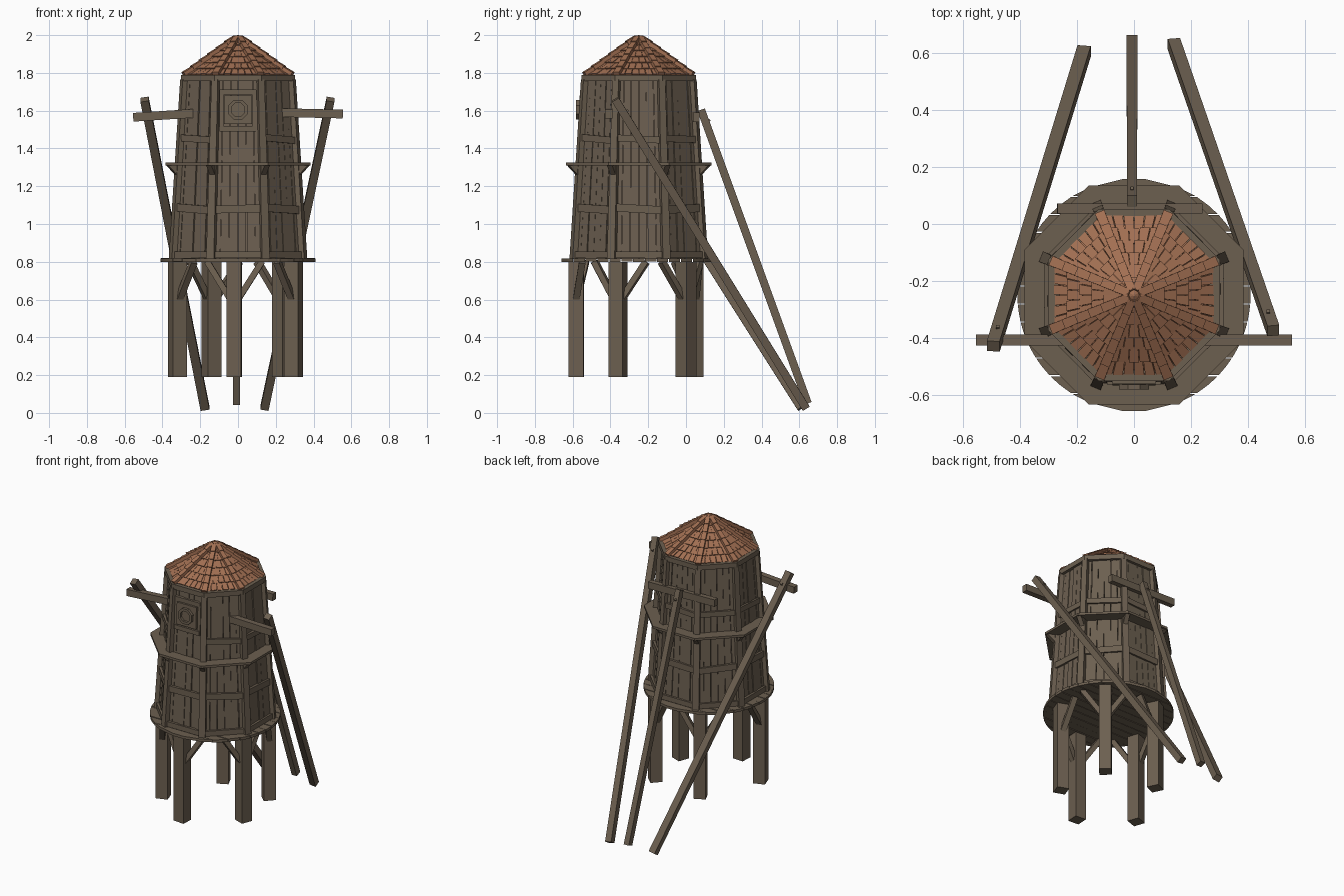
import bpy, bmesh, math, random
from mathutils import Vector as V

if "Cube" in bpy.data.objects:
    bpy.data.objects.remove(bpy.data.objects["Cube"])

random.seed(4)
rnd = random.uniform
C = V((0, -0.25, 0))          # tower axis
T = math.tan(math.pi / 8)
K = math.cos(math.pi / 8)
UP = V((0, 0, 1))


def material(name, rgb):
    m = bpy.data.materials.new(name)
    m.diffuse_color = (*rgb, 1)
    m.use_nodes = True
    m.node_tree.nodes["Principled BSDF"].inputs["Base Color"].default_value = m.diffuse_color
    return m


WOOD = material("weathered wood", (0.15, 0.115, 0.08))
TILE = material("clay roof tile", (0.36, 0.16, 0.085))


def finish(bm, name, mat):
    bmesh.ops.recalc_face_normals(bm, faces=bm.faces)
    me = bpy.data.meshes.new(name)
    bm.to_mesh(me)
    bm.free()
    me.materials.append(mat)
    bpy.context.collection.objects.link(bpy.data.objects.new(name, me))


def loft(bm, a, b):
    """Closed solid between two matching loops of points."""
    a = [bm.verts.new(p) for p in a]
    b = [bm.verts.new(p) for p in b]
    n = len(a)
    bm.faces.new(a[::-1])
    bm.faces.new(b)
    for i in range(n):
        bm.faces.new((a[i], a[(i + 1) % n], b[(i + 1) % n], b[i]))


def beam(bm, p0, p1, w, d, out=UP, w1=None):
    """Box from p0 to p1; d is the size along 'out', w across; w1 tapers the end."""
    p0, p1 = V(p0), V(p1)
    ax = (p1 - p0).normalized()
    side = ax.cross(V(out)).normalized()
    o = side.cross(ax)
    w1 = w if w1 is None else w1
    sq = ((-1, -1), (1, -1), (1, 1), (-1, 1))
    loft(bm, [p0 + side * x * w / 2 + o * y * d / 2 for x, y in sq],
         [p1 + side * x * w1 / 2 + o * y * d / 2 for x, y in sq])


def polar(r, ang, z):
    return C + V((r * math.cos(ang), r * math.sin(ang), z))


def octo(r, z):
    return [polar(r, (k + 0.5) * math.pi / 4, z) for k in range(8)]


Z0, Z1 = 0.815, 1.765


def apothem(z):
    return 0.340 + (z - Z0) / (Z1 - Z0) * (0.281 - 0.340)


def wall(k, u, z, off=0.0):
    """Point on wall k; u runs -1..1 between its corners."""
    a = k * math.pi / 4
    r = apothem(z)
    n, t = V((math.cos(a), math.sin(a), 0)), V((-math.sin(a), math.cos(a), 0))
    return C + n * (r + off) + t * (u * r * T) + UP * z


def normal(k):
    return V((math.cos(k * math.pi / 4), math.sin(k * math.pi / 4), 0))


# tank core
bm = bmesh.new()
loft(bm, octo((apothem(Z0) - 0.012) / K, Z0), octo((apothem(Z1) - 0.012) / K, Z1))
finish(bm, "tank_core", WOOD)

# upright wall planks
bm = bmesh.new()
N = 6
for k in range(8):
    for i in range(N):
        u = (i + 0.5) / N * 2 - 1
        off = rnd(-0.012, -0.005)
        w = 2 * T / N * 0.95
        skew = rnd(-0.015, 0.015)
        beam(bm, wall(k, u - skew, Z0, off), wall(k, u + skew, Z1, off),
             w * apothem(Z0), 0.02, normal(k), w * apothem(Z1))
finish(bm, "wall_planks", WOOD)

# corner posts
bm = bmesh.new()
for k in range(8):
    a = (k + 0.5) * math.pi / 4
    beam(bm, polar(0.369, a, Z0), polar(0.305, a, Z1), 0.044, 0.038,
         V((math.cos(a), math.sin(a), 0)), 0.036)
finish(bm, "corner_posts", WOOD)

# horizontal boards on the walls, slightly crooked
bm = bmesh.new()
for k in range(8):
    for z, h in ((0.838, 0.035), (1.08, 0.042), (1.45, 0.036)):
        if k == 6 and z > 1.4:
            continue
        s = rnd(-0.008, 0.008) if z > 0.9 else 0
        beam(bm, wall(k, -0.9, z - s, 0.006), wall(k, 0.9, z + s, 0.006), h, 0.018, normal(k))
finish(bm, "wall_boards", WOOD)

# shelf ring, its brackets, and the rim under the roof
bm = bmesh.new()
o1, o2 = octo(0.385 / K, 1.31), octo(0.31 / K, 1.31)
h = UP * 0.016
for k in range(8):
    q = [o1[k - 1], o1[k], o2[k], o2[k - 1]]
    loft(bm, q, [p + h for p in q])
finish(bm, "shelf_ring", WOOD)
bm = bmesh.new()
for k in range(8):
    a = (k + 0.5) * math.pi / 4
    r = [polar(0.33, a, 1.235), polar(0.405, a, 1.31), polar(0.33, a, 1.31)]
    t = V((-math.sin(a), math.cos(a), 0)) * 0.015
    loft(bm, [p - t for p in r], [p + t for p in r])
finish(bm, "shelf_brackets", WOOD)
bm = bmesh.new()
rim, rin = octo(0.302 / K, 1.756), octo(0.262 / K, 1.756)
for k in range(8):
    q = [rim[k - 1], rim[k], rin[k], rin[k - 1]]
    loft(bm, q, [p + UP * 0.034 for p in q])
finish(bm, "top_rim", WOOD)

# round floor made of planks
bm = bmesh.new()
R, n = 0.41, 13
for i in range(n):
    y0, y1 = -R + 2 * R * i / n + 0.002, -R + 2 * R * (i + 1) / n - 0.002
    ys = [y0, (y0 + y1) / 2, y1]
    xs = [math.sqrt(max(R * R - y * y, 0)) for y in ys]
    z = 0.798 + rnd(0, 0.003)
    q = [C + V((x, y, z)) for x, y in zip(xs, ys)]
    q += [C + V((-x, y, z)) for x, y in zip(xs[::-1], ys[::-1])]
    loft(bm, q, [p + UP * 0.018 for p in q])
finish(bm, "floor_planks", WOOD)

# five legs with a pair of braces each
legs = ((-0.02, -0.58), (0.295, -0.36), (0.235, 0.0), (-0.14, 0.04), (-0.32, -0.36))
bm, br = bmesh.new(), bmesh.new()
for x, y in legs:
    p = V((x, y, 0))
    o = (p - C).normalized()
    t = V((-o.y, o.x, 0))
    beam(bm, p + UP * 0.19, p + UP * 0.8, 0.078, 0.078, o)
    for s in (-1, 1):
        beam(br, p + t * s * 0.02 + UP * 0.6, p + t * s * 0.145 - o * 0.04 + UP * 0.8, 0.032, 0.035, o)
finish(bm, "legs", WOOD)
finish(br, "leg_braces", WOOD)

# front hatch: backing boards, square plate and faceted ring
bm = bmesh.new()
F = V((0, -1, 0))
beam(bm, (0, -0.553, 1.53), (0, -0.548, 1.68), 0.15, 0.03, F)
for z in (1.505, 1.697):
    y = -0.25 - apothem(z) - 0.006
    beam(bm, (-0.095, y, z), (0.095, y, z), 0.03, 0.022, F)
for x in (-0.088, 0.088):
    beam(bm, (x, -0.548, 1.49), (x, -0.538, 1.71), 0.022, 0.02, F)
finish(bm, "hatch_boards", WOOD)
bm = bmesh.new()
ring = [V((math.cos(i * math.pi / 4 + 0.39), 0, math.sin(i * math.pi / 4 + 0.39))) for i in range(8)]
m = V((0, -0.562, 1.605))
for i in range(8):
    a, b = ring[i - 1], ring[i]
    q = [m + a * 0.057, m + b * 0.057, m + b * 0.038, m + a * 0.038]
    loft(bm, q, [p + F * 0.02 for p in q])
finish(bm, "hatch_ring", WOOD)

# side arms and the back crossboard
bm = bmesh.new()
beam(bm, (-0.555, -0.408, 1.565), (-0.2, -0.408, 1.588), 0.04, 0.046)
beam(bm, (0.22, -0.408, 1.59), (0.555, -0.408, 1.582), 0.04, 0.046)
beam(bm, (-0.27, 0.055, 1.575), (0.24, 0.055, 1.565), 0.035, 0.048)
finish(bm, "arms", WOOD)

# long leaning props with pegs
bm, pg = bmesh.new(), bmesh.new()
for a, b, w in (((-0.495, -0.43, 1.66), (-0.175, 0.61, 0.025), 0.045),
                ((0.49, -0.375, 1.66), (0.14, 0.635, 0.025), 0.042),
                ((-0.007, 0.08, 1.605), (-0.007, 0.645, 0.05), 0.036)):
    a, b = V(a), V(b)
    beam(bm, a, b, w, 0.042, V((0, 1, 0.5)), w * 1.05)
    p = a.lerp(b, 0.05)
    beam(pg, p, p + V((0, 0.018, 0.026)), 0.012, 0.012, V((1, 0, 0)))
finish(bm, "leaning_props", WOOD)
finish(pg, "prop_pegs", WOOD)

# roof: base cone, overlapping tile rows, hip rows and cap
EAVE, ZE, ZA = 0.275, 1.787, 1.985
bm = bmesh.new()
loft(bm, octo(EAVE / K, 1.775), octo(EAVE / K, ZE - 0.006))
loft(bm, octo(EAVE / K, ZE - 0.006), octo(0.01, ZA - 0.006))
finish(bm, "roof_base", TILE)


def slope(k, f, u):
    """Point on roof face k; f is 0 at the eave, 1 at the apex."""
    a = k * math.pi / 4
    r = EAVE * (1 - f)
    return C + normal(k) * r + V((-math.sin(a), math.cos(a), 0)) * u * r * T + UP * (ZE + (ZA - ZE) * f)


bm = bmesh.new()
ROWS = 6
for k in range(8):
    up = (normal(k) * (ZA - ZE) + UP * EAVE).normalized()
    for r in range(ROWS):
        f0, f1 = r / ROWS * 0.95, (r + 1.15) / ROWS * 0.95
        cnt = max(2, 6 - r)
        for i in range(cnt):
            ua, ub = i / cnt * 2 - 0.985, (i + 1) / cnt * 2 - 1.015
            lift = up * rnd(0.006, 0.011)
            q = [slope(k, f0, ua), slope(k, f0, ub), slope(k, f1, ub), slope(k, f1, ua)]
            top = [q[0] + lift, q[1] + lift, q[2] + up * 0.002, q[3] + up * 0.002]
            loft(bm, [p - up * 0.008 for p in q], top)
finish(bm, "roof_tiles", TILE)
bm = bmesh.new()
for k in range(8):
    a = (k + 0.5) * math.pi / 4
    lo, hi = polar(0.312, a, 1.788), polar(0.02, a, 1.985)
    for i in range(6):
        p, q = lo.lerp(hi, i / 6), lo.lerp(hi, (i + 1.1) / 6)
        beam(bm, p + UP * 0.006, q, 0.036 - i * 0.001, 0.022, UP, 0.032 - i * 0.001)
finish(bm, "roof_hips", TILE)
bm = bmesh.new()
loft(bm, octo(0.05, 1.972), octo(0.004, 2.0))
finish(bm, "roof_cap", TILE)
